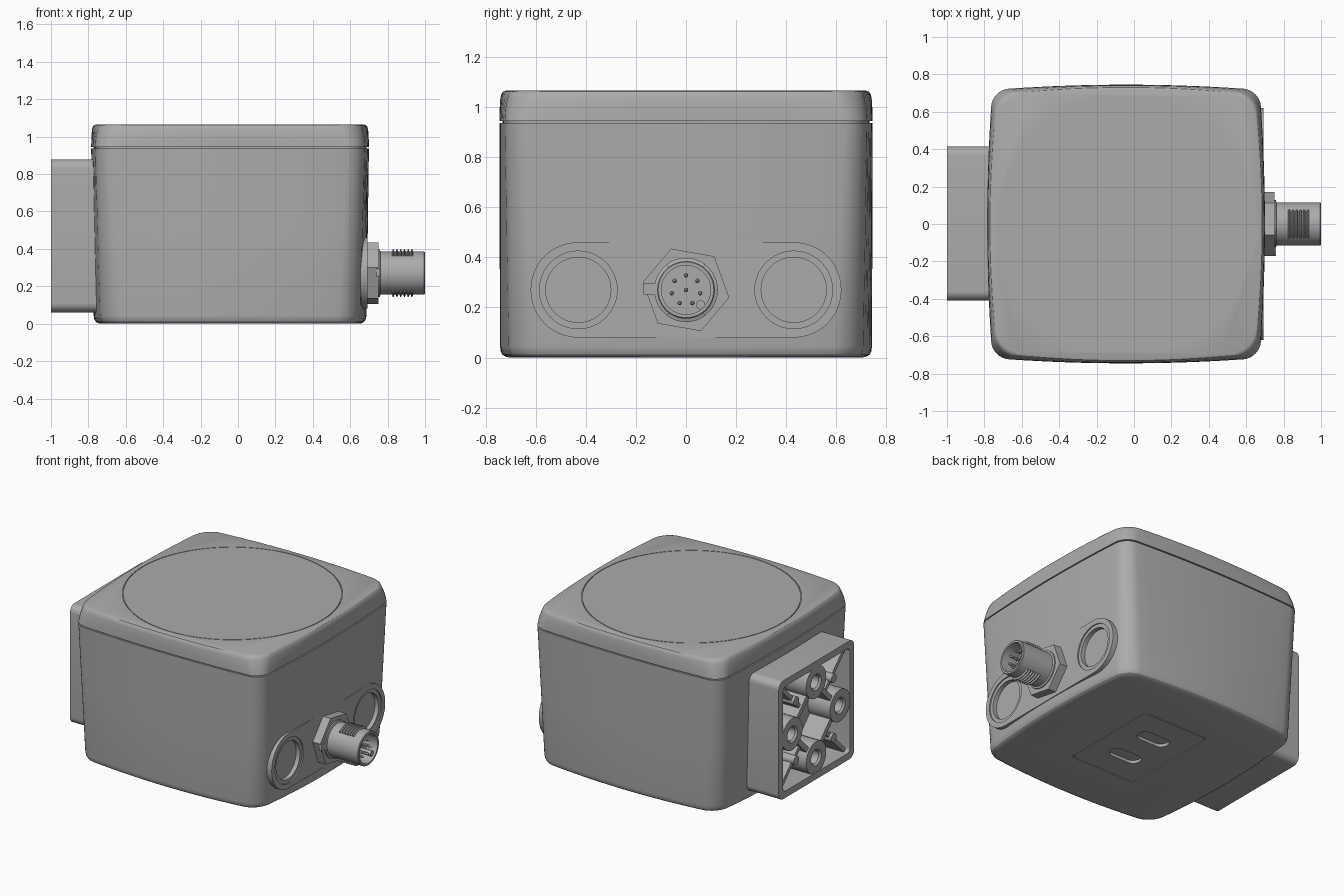
import bpy, bmesh, math
from math import sin, cos, pi, radians

if "Cube" in bpy.data.objects:
    bpy.data.objects.remove(bpy.data.objects["Cube"])

grey = bpy.data.materials.new("housing_grey")
grey.diffuse_color = (0.41, 0.41, 0.41, 1)
grey.use_nodes = True
grey.node_tree.nodes["Principled BSDF"].inputs["Base Color"].default_value = grey.diffuse_color
CX = -0.0425            # housing centre in x
PZ = 0.27               # height of the connector and plug centres


def finish(name, bm):
    bmesh.ops.remove_doubles(bm, verts=bm.verts, dist=1e-6)
    bmesh.ops.recalc_face_normals(bm, faces=bm.faces)
    me = bpy.data.meshes.new(name)
    bm.to_mesh(me)
    bm.free()
    me.materials.append(grey)
    ob = bpy.data.objects.new(name, me)
    bpy.context.collection.objects.link(ob)
    return ob


def loft(name, rings):
    """Skin equal-length rings of points and cap both ends."""
    bm = bmesh.new()
    vs = [[bm.verts.new(p) for p in r] for r in rings]
    n = len(rings[0])
    for a, b in zip(vs, vs[1:]):
        for i in range(n):
            j = (i + 1) % n
            bm.faces.new((a[i], a[j], b[j], b[i]))
    bm.faces.new(vs[0])
    bm.faces.new(vs[-1])
    return finish(name, bm)


def prism(name, loop, lo, hi, axis):
    put = (lambda u, v, h: (h, u, v)) if axis == 'x' else (lambda u, v, h: (u, v, h))
    return loft(name, [[put(u, v, h) for u, v in loop] for h in (lo, hi)])


def lathe(name, profile, y, z, segs=48, a0=0.0, a1=2 * pi):
    """Turn a closed (x, radius) profile around an x-parallel axis."""
    bm = bmesh.new()
    full = a1 - a0 > 6.28
    steps = segs if full else segs + 1
    rows = []
    for k in range(steps):
        t = a0 + (a1 - a0) * k / segs
        rows.append([bm.verts.new((x, y + r * cos(t), z + r * sin(t))) for x, r in profile])
    m = len(profile)
    for k in range(segs):
        a, b = rows[k], rows[(k + 1) % steps]
        for i in range(m):
            j = (i + 1) % m
            if profile[i][1] == 0 and profile[j][1] == 0:
                continue
            bm.faces.new((a[i], a[j], b[j], b[i]))
    if not full:
        bm.faces.new(rows[0])
        bm.faces.new(rows[-1])
    bmesh.ops.remove_doubles(bm, verts=bm.verts, dist=1e-6)
    bmesh.ops.dissolve_degenerate(bm, edges=bm.edges, dist=1e-6)
    return finish(name, bm)


def circle(u, v, r, n=48, start=0.0):
    return [(u + r * cos(start + 2 * pi * i / n), v + r * sin(start + 2 * pi * i / n)) for i in range(n)]


def rounded(u, v, a, b, r, n=8, side=1):
    """Rounded rectangle, straight sides split into 'side' pieces."""
    pts = []
    for q, (sx, sy) in enumerate(((1, 1), (-1, 1), (-1, -1), (1, -1))):
        for i in range(n + 1):
            t = pi / 2 * (q + i / n)
            pts.append((u + sx * (a - r) + r * cos(t), v + sy * (b - r) + r * sin(t)))
        nx, ny = ((-1, 1), (-1, -1), (1, -1), (1, 1))[q]
        e = pi / 2 * (q + 1)
        end = (u + nx * (a - r) + r * cos(e), v + ny * (b - r) + r * sin(e))
        s = pts[-1]
        for k in range(1, side):
            f = k / side
            pts.append((s[0] + (end[0] - s[0]) * f, s[1] + (end[1] - s[1]) * f))
    return pts


def cut(targets, cutter):
    for ob in targets:
        mod = ob.modifiers.new("cut", 'BOOLEAN')
        mod.operation, mod.solver, mod.object = 'DIFFERENCE', 'EXACT', cutter
        bpy.context.view_layer.objects.active = ob
        bpy.ops.object.modifier_apply(modifier=mod.name)
    bpy.data.objects.remove(cutter)


def section(z, inx, iny, bulge, r):
    """Housing cross-section whose sides bow outward."""
    a, b = 0.7425 - inx, 0.745 - iny
    return [(CX + x * (1 - bulge / a * (y / b) ** 2), y * (1 - bulge / b * (x / a) ** 2), z)
            for x, y in rounded(0, 0, a, b, r, 8, 16)]


# Housing, narrowing slightly toward the base, with a seam step on top
housing = loft("housing", [section(*s) for s in (
    (0.0, 0.05, 0.042, 0.048, 0.09), (0.003, 0.036, 0.026, 0.048, 0.1),
    (0.012, 0.023, 0.012, 0.048, 0.105), (0.026, 0.016, 0.005, 0.048, 0.11),
    (0.045, 0.013, 0.003, 0.048, 0.11), (0.5, 0.006, 0.001, 0.038, 0.1),
    (0.936, 0, 0, 0.028, 0.09), (0.936, 0.012, 0.012, 0.028, 0.085),
    (0.95, 0.012, 0.012, 0.028, 0.085))])

# Lid with sloped corners and a round inlay
lid = loft("lid", [section(*s) for s in (
    (0.944, 0, 0, 0.028, 0.09), (0.99, 0.001, 0.001, 0.032, 0.1),
    (1.035, 0.004, 0.004, 0.040, 0.11), (1.052, 0.008, 0.008, 0.042, 0.11),
    (1.061, 0.015, 0.015, 0.042, 0.11), (1.065, 0.026, 0.026, 0.042, 0.1))])
cut([lid], prism("lid_cutter", circle(CX, 0, 0.69, 96), 1.06, 1.1, 'z'))
prism("lid_inlay", circle(CX, 0, 0.685, 96), 1.055, 1.065, 'z')

# Base label plate with two oval slots
cut([housing], prism("base_cutter", rounded(CX, 0, 0.255, 0.36, 0.03), -0.1, 0.006, 'z'))
plate = prism("base_plate", rounded(CX, 0, 0.25, 0.355, 0.027), 0.001, 0.01, 'z')
for s in (-1, 1):
    cut([housing, plate], prism("slot_cutter", rounded(CX, s * 0.135, 0.115, 0.052, 0.051), -0.1, 0.022, 'z'))

# Flat side pad with two recessed plugs
pad = prism("side_pad", rounded(0, PZ, 0.62, 0.19, 0.189, 20), 0.6, 0.692, 'x')
for s in (-1, 1):
    cut([housing, pad], prism("plug_step_cutter", circle(s * 0.43, PZ, 0.155), 0.684, 0.9, 'x'))
    cut([housing, pad], prism("plug_cutter", circle(s * 0.43, PZ, 0.13), 0.655, 0.9, 'x'))

# Connector: hex nut, collar, hollow barrel
nut = prism("hex_nut", circle(0, PZ, 0.175, 6, radians(-10)), 0.67, 0.75, 'x')
lathe("connector_barrel", [(0.68, 0), (0.68, 0.127), (0.758, 0.127), (0.762, 0.115), (0.995, 0.115),
                           (1.0, 0.111), (1.0, 0.098), (0.89, 0.098), (0.89, 0)], 0, PZ)
prism("nut_tab", rounded(-0.14, PZ + 0.003, 0.032, 0.022, 0.005, 2), 0.74, 0.758, 'x')
prism("key", rounded(0.058, PZ - 0.06, 0.018, 0.018, 0.017), 0.88, 0.985, 'x')

# Thread ridges above and below the barrel
teeth = [(0.82, 0.1)]
for i in range(6):
    x = 0.82 + i * 0.02
    teeth += [(x + 0.002, 0.112), (x + 0.008, 0.128), (x + 0.012, 0.128), (x + 0.018, 0.112)]
teeth.append((0.94, 0.1))
for name, mid in (("thread_top", pi / 2), ("thread_bottom", -pi / 2)):
    lathe(name, teeth, 0, PZ, 12, mid - 0.65, mid + 0.65)

# Contact pins
pins = [(0, 0)] + [(0.058 * cos(2 * pi * k / 7 + pi / 2), 0.058 * sin(2 * pi * k / 7 + pi / 2)) for k in range(7)]
for y, z in pins:
    lathe("pin", [(0.88, 0), (0.88, 0.009), (0.97, 0.009), (0.98, 0.004), (0.98, 0)], y, PZ + z, 10)

# Mounting block, open toward -x
MY, MZ, D = 0.003, 0.47, 0.26
mount = prism("mount_block", rounded(MY, MZ, 0.412, 0.409, 0.05), -1.0, -0.735, 'x')
cut([mount], prism("mount_cutter", rounded(MY, MZ, 0.365, 0.362, 0.03), -1.1, -0.83, 'x'))

# Screw bosses in a diamond, joined by ribs, with corner gussets
for k in range(4):
    t = k * pi / 2
    lathe("screw_boss", [(-0.82, 0.11), (-0.998, 0.11), (-0.998, 0.056), (-0.985, 0.046),
                         (-0.9, 0.046), (-0.9, 0), (-0.82, 0)], MY + D * cos(t), MZ + D * sin(t), 32)
    c, s = cos(t + pi / 4), sin(t + pi / 4)

    def strip(name, r0, r1, half, depth):
        quad = [(r0, -half), (r1, -half), (r1, half), (r0, half)]
        prism(name, [(MY + r * c - w * s, MZ + r * s + w * c) for r, w in quad], -0.82, depth, 'x')

    strip("diamond_rib", 0.165, 0.2, 0.11, -0.985)
    strip("corner_gusset", 0.19, 0.5, 0.014, -0.97)
    prism("corner_post", circle(MY + 0.29 * c, MZ + 0.29 * s, 0.03, 20), -0.82, -0.99, 'x')

# Smooth shading with crisp edges
for ob in bpy.context.scene.objects:
    ob.select_set(True)
bpy.context.view_layer.objects.active = housing
bpy.ops.object.shade_smooth_by_angle(angle=radians(28))
